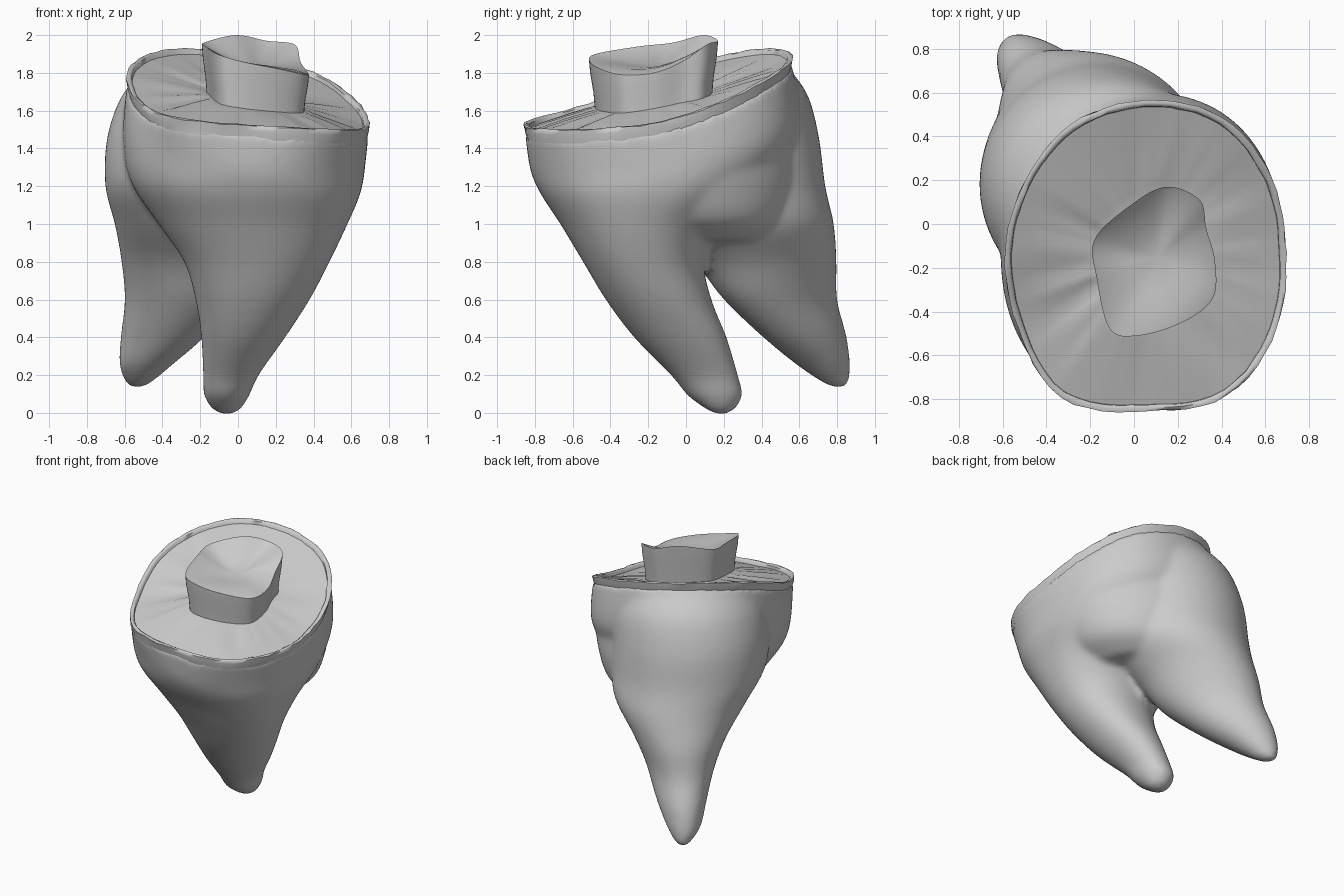
import bpy, bmesh, math, random
from mathutils import Vector

if "Cube" in bpy.data.objects:
    bpy.data.objects.remove(bpy.data.objects["Cube"])

random.seed(4)
N = 72
TAU = math.tau


def catmull(a, b, c, d, t):
    return 0.5 * (2 * b + (c - a) * t + (2 * a - 5 * b + 4 * c - d) * t * t + (3 * b - a - 3 * c + d) * t ** 3)


def around(values, ang):
    # periodic smooth lookup of evenly spaced values
    n = len(values)
    f = (ang % TAU) / TAU * n
    i = int(f)
    return catmull(*[values[(i + k) % n] for k in (-1, 0, 1, 2)], f - i)


def ellipse(z, cx, cy, a, b, tilt=0.0, turn=-math.pi / 4, power=2.0):
    ring = []
    for i in range(N):
        t = TAU * i / N - turn
        c, s = math.cos(t), math.sin(t)
        k = (abs(c) ** power + abs(s) ** power) ** (-1 / power)
        u, v = a * c * k, b * s * k
        x = u * math.cos(turn) - v * math.sin(turn)
        y = u * math.sin(turn) + v * math.cos(turn)
        ring.append(Vector((cx + x, cy + y, z + tilt * (0.25 * y - 0.2 * x))))
    return ring


def box_ellipse(z, x0, x1, y0, y1, tilt, power):
    return ellipse(z, (x0 + x1) / 2, (y0 + y1) / 2, (x1 - x0) / 2, (y1 - y0) / 2, tilt, 0, power)


def smooth_rings(keys, steps=5):
    out = []
    last = len(keys) - 1
    for i in range(last):
        four = [keys[min(max(i + k, 0), last)] for k in (-1, 0, 1, 2)]
        for s in range(steps):
            out.append([catmull(*p, s / steps) for p in zip(*four)])
    return out + [keys[-1]]


def loft(bm, rings, start=None, end=None, close=False):
    rows = [[bm.verts.new(p) for p in r] for r in rings]
    pairs = list(zip(rows, rows[1:])) + ([(rows[-1], rows[0])] if close else [])
    for lo, hi in pairs:
        n = len(lo)
        for i in range(n):
            j = (i + 1) % n
            bm.faces.new((lo[i], lo[j], hi[j], hi[i]))
    for row, tip, flip in ((rows[0], start, True), (rows[-1], end, False)):
        if tip is not None:
            v = bm.verts.new(tip)
            for i in range(len(row)):
                a, b = row[i], row[(i + 1) % len(row)]
                bm.faces.new((b, a, v) if flip else (a, b, v))


def finish(bm, name, angle=40):
    bmesh.ops.recalc_face_normals(bm, faces=bm.faces)
    me = bpy.data.meshes.new(name)
    bm.to_mesh(me)
    bm.free()
    ob = bpy.data.objects.new(name, me)
    bpy.context.collection.objects.link(ob)
    bpy.context.view_layer.objects.active = ob
    ob.select_set(True)
    bpy.ops.object.shade_smooth_by_angle(angle=math.radians(angle))
    ob.select_set(False)
    return ob


# slanted rim outline, every 30 degrees around its centre
RC = (0.05, -0.13)
RIM_R = [.645, .67, .71, .695, .675, .64, .64, .675, .765, .725, .755, .695]
RIM_Z = [1.54, 1.65, 1.80, 1.89, 1.925, 1.885, 1.79, 1.65, 1.56, 1.52, 1.50, 1.50]


def rim(inset=0.0, drop=0.0, jitter=0.0):
    ring = []
    for i in range(N):
        t = TAU * i / N
        r = around(RIM_R, t) - inset + random.uniform(-jitter, jitter)
        ring.append(Vector((RC[0] + r * math.cos(t), RC[1] + r * math.sin(t),
                            around(RIM_Z, t) - drop + random.uniform(-jitter, jitter))))
    return ring


# body: front root, back root and crown fused together
bm = bmesh.new()
front = [(0.01, -.13, .01, .12, .25, 0, 2), (.09, -.18, .06, .01, .30, 0, 2), (.2, -.185, .11, -.08, .275, 0, 2.1),
         (.4, -.195, .25, -.275, .215, 0, 2.1), (.6, -.225, .38, -.425, .135, 0, 2.1),
         (.8, -.285, .485, -.545, .10, 0, 2.15), (1.0, -.42, .58, -.665, .2, 0, 2.2),
         (1.2, -.57, .65, -.77, .45, .25, 2.3), (1.4, -.61, .675, -.825, .6, .6, 2.3)]
top = rim(.004, .04)
loft(bm, smooth_rings([box_ellipse(*f) for f in front] + [top]), Vector((-.06, .19, -.015)), Vector((.06, -.15, 1.5)))
back = [(.15, -.53, .80, .07, .05, 0), (.25, -.49, .73, .155, .12, 0), (.4, -.40, .63, .26, .175, 0),
        (.6, -.30, .50, .35, .24, 0), (.8, -.24, .42, .415, .335, 0), (1.0, -.17, .30, .50, .465, 0),
        (1.2, -.165, .20, .54, .535, 0), (1.4, -.15, .16, .545, .545, .4), (1.56, -.09, .11, .54, .54, .8),
        (1.67, -.01, .04, .52, .52, 1)]
loft(bm, smooth_rings([ellipse(*r) for r in back]), Vector((-.54, .82, .125)), Vector((-.01, .03, 1.5)))
crown = [(.92, .06, .12, .32, .30, 0), (1.02, .06, .07, .46, .46, 0), (1.2, .05, .03, .58, .55, .1),
         (1.4, .04, -.04, .64, .62, .5)]
loft(bm, smooth_rings([ellipse(*r) for r in crown] + [top]), Vector((.05, .15, .88)), Vector((.06, -.15, 1.5)))
body = finish(bm, "root_body")
mod = body.modifiers.new("fuse", 'REMESH')
mod.mode = 'VOXEL'
mod.voxel_size = 0.018
mod.use_smooth_shade = True
mod = body.modifiers.new("blend", 'SMOOTH')
mod.factor = 0.5
mod.iterations = 16

# thin raised lip around the rim
bm = bmesh.new()
loft(bm, [rim(.014, .07), rim(.003, .025, .003), rim(.0, .0, .004), rim(.014, -.006, .003),
          rim(.03, .003, .003), rim(.035, .06)], close=True)
finish(bm, "rim_lip", 60)

# stub outline with top heights
STUB = [Vector(p) for p in ((.37, -.17, 1.80), (.33, -.02, 1.86), (.30, .11, 1.95), (.15, .17, 1.97),
                            (-.01, .09, 2.0), (-.18, -.07, 1.96), (-.17, -.25, 1.94), (-.11, -.48, 1.90),
                            (.02, -.51, 1.86), (.22, -.45, 1.82), (.36, -.34, 1.79))]
SC = Vector((.09, -.17, 0))


def stub(scale, height=None, blend=0.0):
    ring = []
    for i in range(N):
        p = around(STUB, TAU * i / N)
        q = SC + (p - SC) * scale
        floor = 1.66 - .16 * (q.x - .07) + .16 * (q.y + .15)
        q.z = p.z * (1 - blend) + blend * (floor if height is None else height)
        ring.append(q)
    return ring


# flat slanted cut face with gentle radial folds
bm = bmesh.new()
outer = rim(.028, .025)
base = stub(.88, None, 1)


def bearing(p):
    return math.atan2(p.y - RC[1], p.x - RC[0])


# match the inner ring to the outer ring by angle
inner = [min(base, key=lambda q: abs((bearing(q) - bearing(p) + math.pi) % TAU - math.pi)) for p in outer]
fold = [random.uniform(-.007, .007) for _ in range(N)]
rings = []
for k in range(7):
    lift = Vector((0, 0, math.sin(math.pi * k / 6)))
    rings.append([a.lerp(b, k / 6) + lift * fold[i] for i, (a, b) in enumerate(zip(outer, inner))])
loft(bm, rings, end=Vector((.08, -.16, 1.66)))
finish(bm, "cut_face", 60)

# central stub with a dished top
bm = bmesh.new()
low = stub(.90, None, 1)
for p in low:
    p.z -= .04
loft(bm, [low, stub(.93, None, .7), stub(.98, None, .3), stub(1.0), stub(.95, 1.86, .12),
          stub(.7, 1.85, .5), stub(.4, 1.84, .8)], end=Vector((.11, -.15, 1.835)))
finish(bm, "centre_stub", 50)
